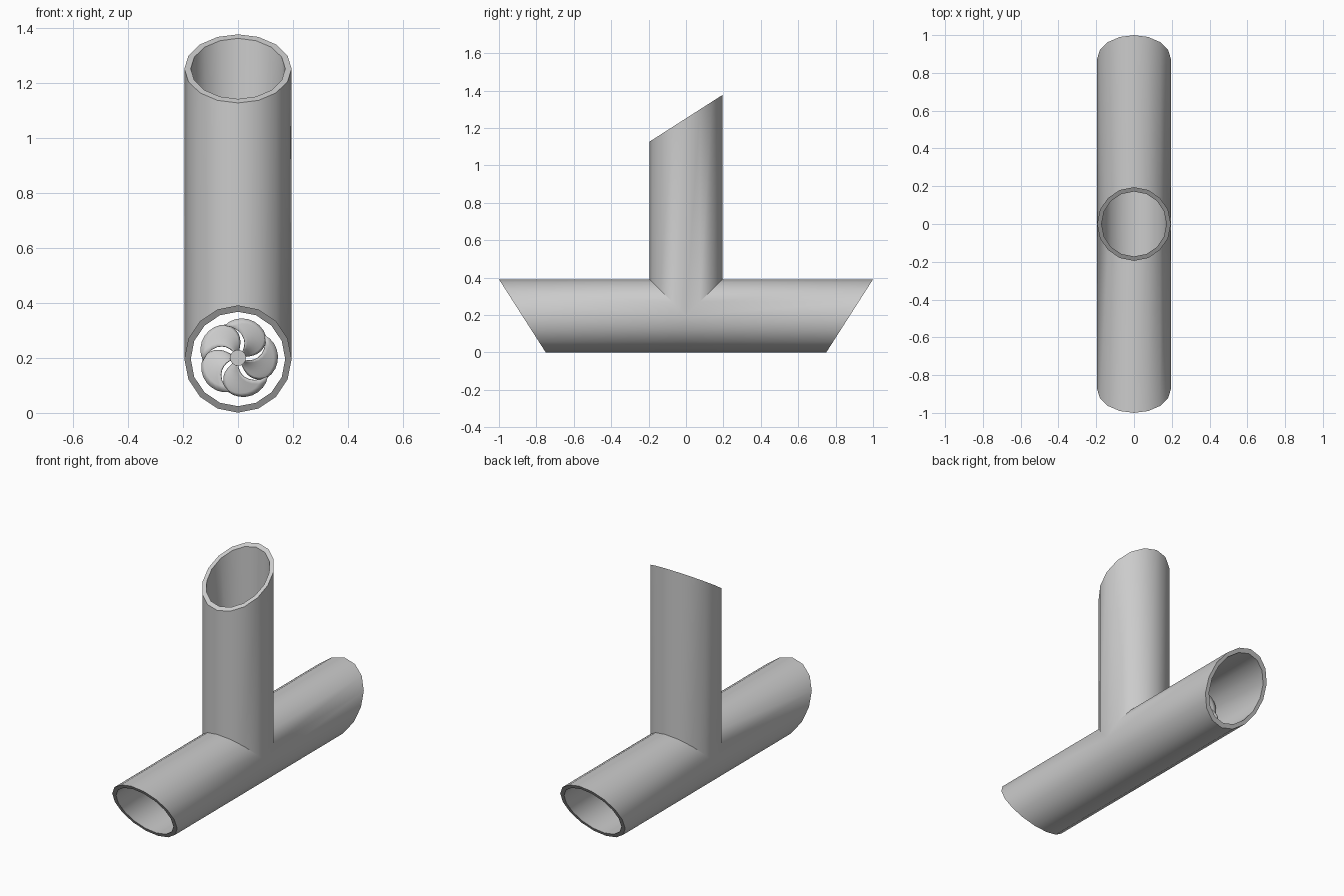
import bpy, bmesh, math

if "Cube" in bpy.data.objects:
    bpy.data.objects.remove(bpy.data.objects["Cube"])

N = 16                     # pipe sides
RO, RI, ZC = 0.195, 0.172, 0.196
SLOPE = 0.64               # slant of all three cut ends
ANG = [2 * math.pi * i / N for i in range(N)]


def finish(name, bm, angle=30):
    bmesh.ops.recalc_face_normals(bm, faces=bm.faces)
    me = bpy.data.meshes.new(name)
    bm.to_mesh(me)
    bm.free()
    ob = bpy.data.objects.new(name, me)
    bpy.context.collection.objects.link(ob)
    bpy.ops.object.select_all(action='DESELECT')
    ob.select_set(True)
    bpy.context.view_layer.objects.active = ob
    bpy.ops.object.shade_smooth_by_angle(angle=math.radians(angle))
    return ob


def bridge(bm, a, b):
    n = len(a)
    for i in range(n):
        j = (i + 1) % n
        bm.faces.new((a[i], a[j], b[j], b[i]))


def ring(bm, r, fn):
    return [bm.verts.new(fn(r * math.cos(a), r * math.sin(a))) for a in ANG]


# Tee pipe: three hollow arms mitred together, with slanted open ends
def run_arm(s):
    return (lambda c, h: (c, s * max(0, h), ZC + h),
            lambda c, h: (c, s * (0.875 + SLOPE * h), ZC + h))


branch = (lambda c, h: (c, h, ZC + abs(h)),
          lambda c, h: (c, h, 1.252 + SLOPE * h))

bm = bmesh.new()
for inner_end, outer_end in (run_arm(-1), run_arm(1), branch):
    tips = []
    for r in (RO, RI):
        tip = ring(bm, r, outer_end)
        bridge(bm, ring(bm, r, inner_end), tip)
        tips.append(tip)
    bridge(bm, tips[0], tips[1])
bmesh.ops.remove_doubles(bm, verts=bm.verts, dist=0.0005)
finish("tee_pipe", bm)

# Fan inside the back arm
FAN_Y = 0.55


def fan_blade(index):
    bm = bmesh.new()
    rows, cols = 8, 8
    a0 = math.radians(72 * index - 40)
    grid = []
    for i in range(rows + 1):
        t = i / rows
        row = []
        for j in range(cols + 1):
            u = 2 * j / cols - 1
            r = 0.018 + 0.127 * t * (1 - 0.14 * u * u)
            a = a0 + 0.75 * t * t + u * (0.3 + 0.36 * t ** 0.7)
            row.append(bm.verts.new((r * math.cos(a), FAN_Y - 0.018 * u,
                                     ZC + 0.004 + r * math.sin(a))))
        grid.append(row)
    for i in range(rows):
        for j in range(cols):
            bm.faces.new((grid[i][j], grid[i][j + 1],
                          grid[i + 1][j + 1], grid[i + 1][j]))
    ob = finish("fan_blade_%d" % (index + 1), bm)
    mod = ob.modifiers.new("thickness", 'SOLIDIFY')
    mod.thickness = 0.004
    mod.offset = 0


for k in range(5):
    fan_blade(k)

# Fan hub
bm = bmesh.new()
bmesh.ops.create_cone(bm, cap_ends=True, segments=24, radius1=0.029,
                      radius2=0.029, depth=0.06)
for v in bm.verts:
    x, y, z = v.co
    v.co = (x, FAN_Y + z, ZC + 0.004 + y)
finish("fan_hub", bm)
